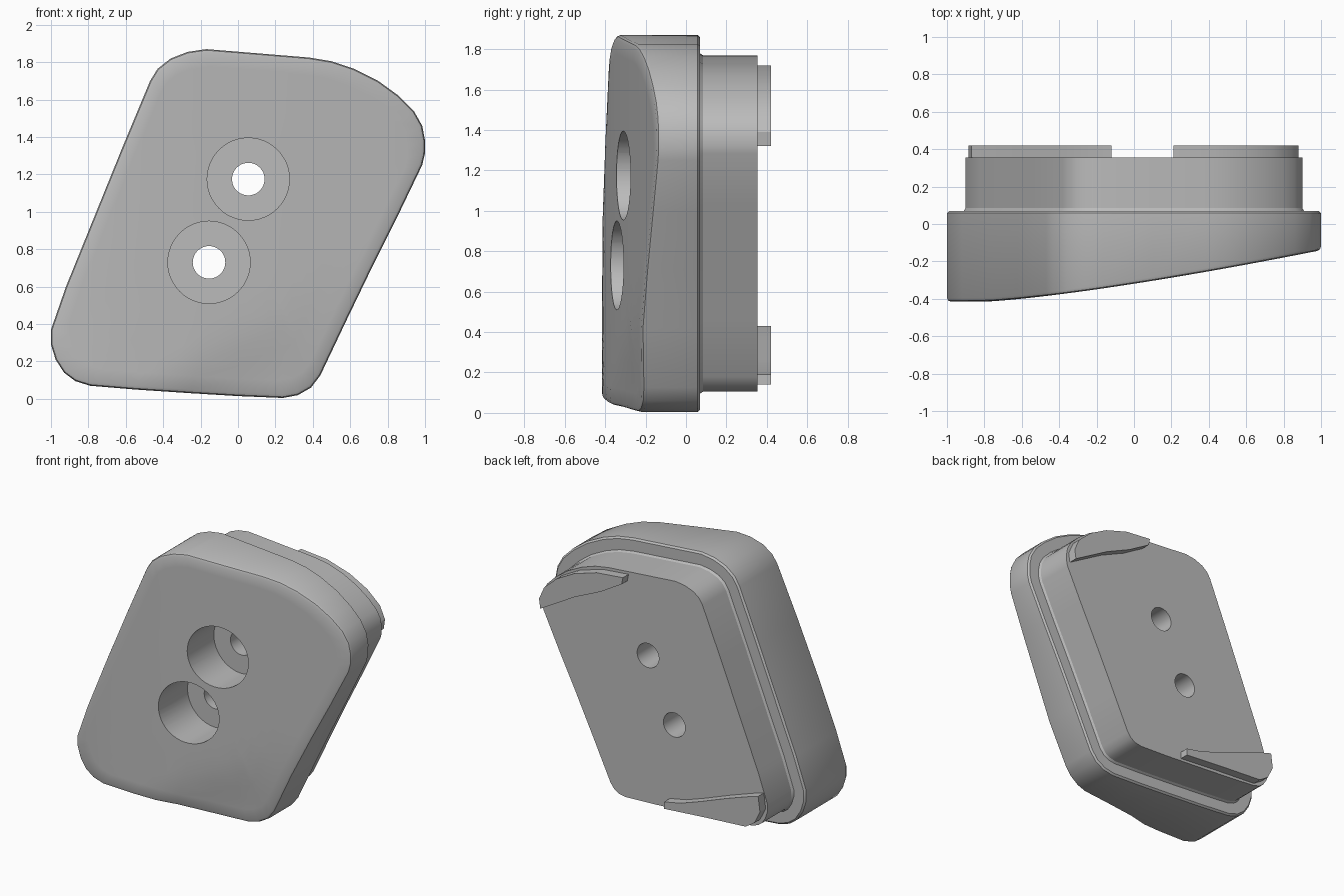
import bpy, bmesh, math
from mathutils import Vector

if "Cube" in bpy.data.objects:
    bpy.data.objects.remove(bpy.data.objects["Cube"])

grey = bpy.data.materials.new("plain_grey")
grey.use_nodes = True
grey.diffuse_color = (0.5, 0.5, 0.5, 1)
grey.node_tree.nodes["Principled BSDF"].inputs["Base Color"].default_value = (0.5, 0.5, 0.5, 1)


def loft(name, rings):
    """Skin a stack of equal rings of points and cap both ends."""
    bm = bmesh.new()
    loops = [[bm.verts.new(p) for p in ring] for ring in rings]
    for a, b in zip(loops, loops[1:]):
        for i in range(len(a)):
            j = (i + 1) % len(a)
            bm.faces.new((a[i], a[j], b[j], b[i]))
    bm.faces.new(loops[0])
    bm.faces.new(loops[-1])
    bmesh.ops.recalc_face_normals(bm, faces=bm.faces)
    mesh = bpy.data.meshes.new(name)
    bm.to_mesh(mesh)
    bm.free()
    mesh.materials.append(grey)
    obj = bpy.data.objects.new(name, mesh)
    bpy.context.collection.objects.link(obj)
    return obj


def activate(obj):
    bpy.ops.object.select_all(action='DESELECT')
    obj.select_set(True)
    bpy.context.view_layer.objects.active = obj


def inset(points, d):
    """Offset a convex counterclockwise outline inward by d."""
    pts = [Vector(p) for p in points]
    result = []
    for i, p in enumerate(pts):
        e1 = (p - pts[i - 1]).normalized()
        e2 = (pts[(i + 1) % len(pts)] - p).normalized()
        n1, n2 = Vector((-e1.y, e1.x)), Vector((-e2.y, e2.x))
        result.append(p + (n1 + n2) * d / (1 + n1.dot(n2)))
    return result


def clamp(v):
    return max(0.0, min(1.0, v))


def front_y(x, z):
    """Sloping front surface with a shallow hollow at the bottom."""
    y = -0.415 + 0.128 * max(0.0, x + 0.8) ** 1.3
    side = (x + 0.4) * 0.6 - (z - 0.05) * 0.8
    return y + 0.04 * clamp(side / 0.15) * clamp((0.45 - z) / 0.4)


def flat(points, y):
    return [(p[0], y, p[1]) for p in points]


def on_front(points, back=0.0):
    return [(p[0], front_y(p[0], p[1]) + back, p[1]) for p in points]


# Skewed rounded outline, seen from the front
outline = [(-1, .37), (-1, .29), (-.975, .21), (-.93, .14), (-.87, .095), (-.79, .07),
           (-.55, .05), (-.4, .04), (-.25, .03), (0, .015), (.24, .005), (.32, .02),
           (.39, .06), (.44, .125), (.58, .42), (.72, .71), (.86, .99), (.985, 1.25),
           (.999, 1.31), (1, 1.38), (.985, 1.46), (.94, 1.54), (.86, 1.62), (.75, 1.7),
           (.62, 1.765), (.5, 1.805), (.38, 1.825), (.1, 1.848), (-.17, 1.87),
           (-.27, 1.855), (-.36, 1.82), (-.43, 1.765), (-.47, 1.7), (-.62, 1.34),
           (-.77, .97), (-.92, .6)]
centre = Vector((0, 0.94))

# Body: rear plug, ledge, thick sides and sloping front in one skin
plug = inset(outline, 0.1)
rings = [flat(plug, 0.355), flat(plug, 0.085), flat(inset(outline, 0.09), 0.07),
         flat(inset(outline, 0.012), 0.07), flat(outline, 0.058),
         on_front(outline, 0.02), on_front(inset(outline, 0.006), 0.006)]
rim = inset(outline, 0.02)
for s in (1, .92, .84, .75, .65, .53, .4, .25, .1, .02):
    rings.append(on_front([centre + (p - centre) * s for p in rim]))
body = loft("body", rings)

# Two counterbored screw holes right through the body
for x, z in ((0.055, 1.175), (-0.155, 0.73)):
    steps = []
    for y, r in ((-0.7, .22), (-0.04, .22), (-0.04, .087), (0.6, .087)):
        steps.append([(x + r * math.cos(a), y, z + r * math.sin(a))
                      for a in (math.tau * i / 48 for i in range(48))])
    cutter = loft("hole_cutter", steps)
    cutter.hide_render = True
    activate(body)
    cut = body.modifiers.new("hole", 'BOOLEAN')
    cut.operation, cut.solver, cut.object = 'DIFFERENCE', 'EXACT', cutter
    bpy.ops.object.modifier_apply(modifier=cut.name)
    bpy.data.objects.remove(cutter)

# Crescent pads on opposite corners of the rear face
upper = [(.21, 1.72), (.42, 1.7), (.6, 1.645), (.74, 1.57), (.84, 1.48), (.88, 1.39),
         (.87, 1.32), (.8, 1.36), (.59, 1.48), (.39, 1.57), (.22, 1.67)]
lower = [(-.12, .14), (-.45, .165), (-.77, .185), (-.84, .23), (-.885, .32), (-.87, .43),
         (-.8, .41), (-.61, .345), (-.41, .27), (-.25, .215), (-.12, .19)]
pads = [loft(name, [flat(pts, 0.35), flat(pts, 0.42)])
        for name, pts in (("upper_pad", upper), ("lower_pad", lower))]

for obj in [body] + pads:
    activate(obj)
    bpy.ops.object.shade_smooth_by_angle(angle=math.radians(30))
